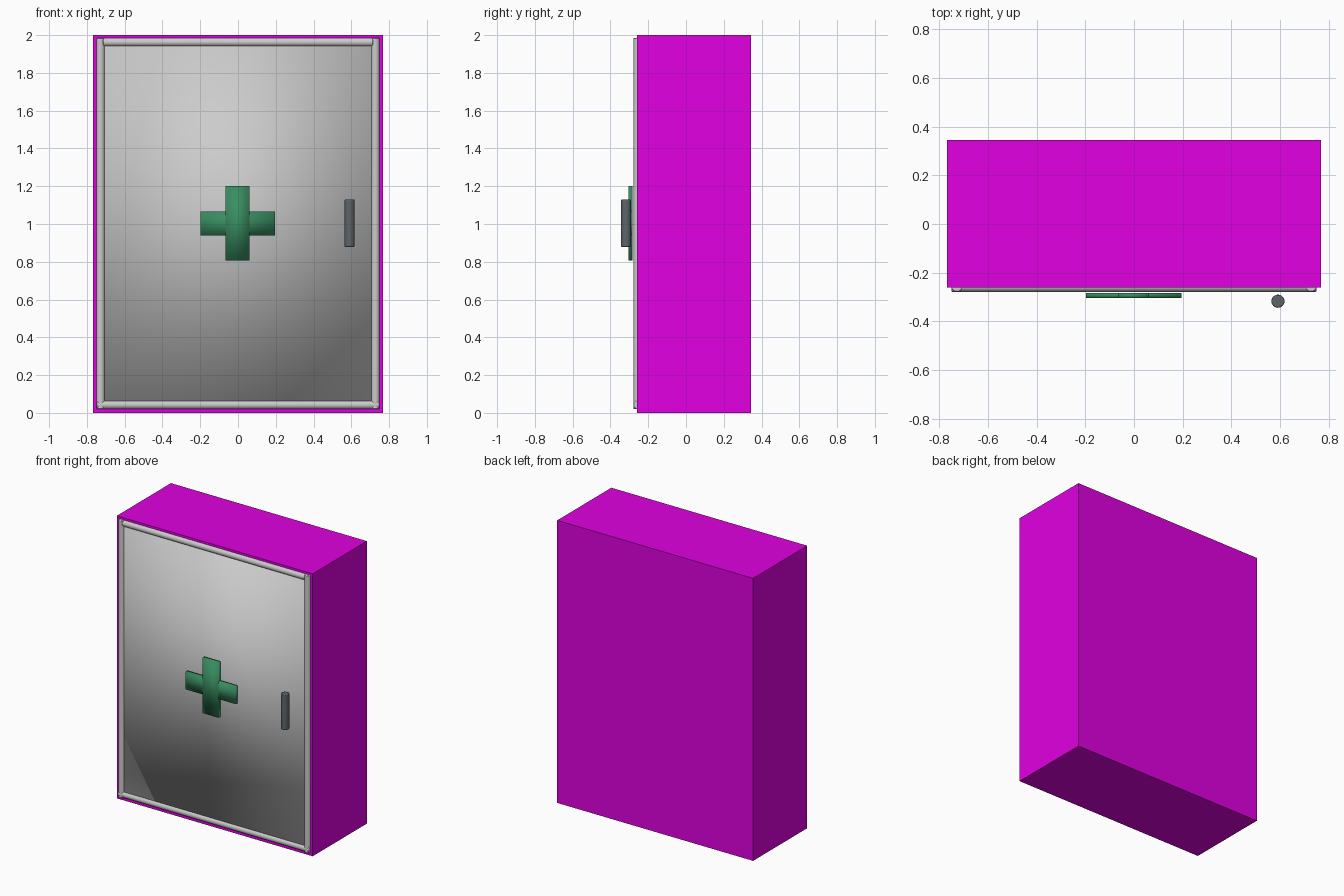
import bpy
import math

if "Cube" in bpy.data.objects:
    bpy.data.objects.remove(bpy.data.objects["Cube"])


def material(name, color):
    m = bpy.data.materials.new(name)
    m.diffuse_color = color
    m.use_nodes = True
    m.node_tree.nodes["Principled BSDF"].inputs["Base Color"].default_value = m.diffuse_color
    return m


magenta = material("magenta", (0.75, 0.0, 0.75, 1))
green = material("green", (0.04, 0.27, 0.12, 1))
dark = material("dark_grey", (0.11, 0.13, 0.14, 1))


def finish(name, mat, smooth):
    ob = bpy.context.object
    ob.name = name
    if mat:
        ob.data.materials.append(mat)
    if smooth == "all":
        bpy.ops.object.shade_smooth()
    elif smooth == "angle":
        bpy.ops.object.shade_smooth_by_angle(angle=math.radians(40))
    return ob


def box(name, lo, hi, mat=None, smooth=None):
    bpy.ops.mesh.primitive_cube_add(size=1, location=[(a + b) / 2 for a, b in zip(lo, hi)])
    bpy.context.object.scale = [b - a for a, b in zip(lo, hi)]
    bpy.ops.object.transform_apply(location=False, rotation=False, scale=True)
    return finish(name, mat, smooth)


def rod(name, center, radius, length, axis="z", mat=None, bevel=0.004):
    rot = (0, math.pi / 2, 0) if axis == "x" else (0, 0, 0)
    bpy.ops.mesh.primitive_cylinder_add(vertices=24, radius=radius, depth=length,
                                        location=center, rotation=rot)
    ob = finish(name, mat, "angle")
    mod = ob.modifiers.new("rounded_ends", "BEVEL")
    mod.width = bevel
    mod.segments = 2
    mod.limit_method = "ANGLE"
    mod.angle_limit = math.radians(50)
    return ob


# Cabinet body
box("cabinet_body", (-0.767, -0.26, 0), (0.767, 0.345, 2), magenta)

# Door panel, softly shaded
box("door_panel", (-0.73, -0.266, 0.04), (0.73, -0.25, 1.965), None, "all")

# Raised trim around the door, half sunk into the body
for side, x in (("left", -0.7275), ("right", 0.7275)):
    rod("door_trim_" + side, (x, -0.256, 1.0025), 0.0225, 1.965)
rod("door_trim_top", (0, -0.256, 1.9625), 0.0225, 1.43, "x")
rod("door_trim_bottom", (0, -0.256, 0.0425), 0.0225, 1.50, "x")

# Cross emblem
box("cross_horizontal", (-0.198, -0.303, 0.94), (0.195, -0.283, 1.065), green, "all")
box("cross_vertical", (-0.065, -0.304, 0.808), (0.061, -0.284, 1.2), green, "all")

# Handle
rod("door_handle", (0.591, -0.317, 1.004), 0.027, 0.25, "z", dark)
